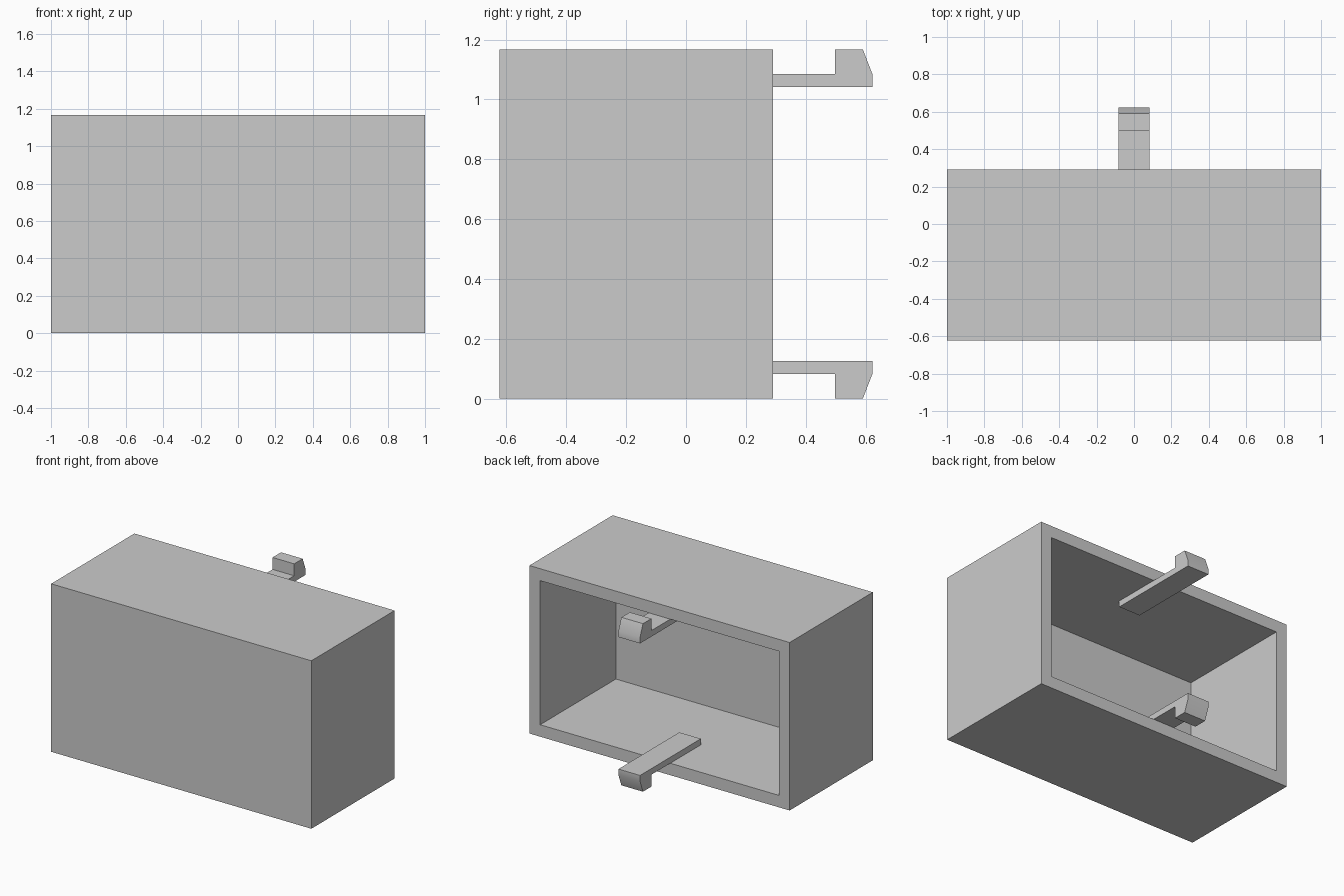
import bpy, bmesh

if "Cube" in bpy.data.objects:
    bpy.data.objects.remove(bpy.data.objects["Cube"])

W, H = 2.0, 1.167             # outer width and height
Y0, Y1 = -0.623, 0.291        # closed front, open back
T = 0.083                     # wall thickness
TIP = 0.623                   # clip end

grey = bpy.data.materials.new("light grey plastic")
grey.diffuse_color = (0.6, 0.6, 0.6, 1)
grey.use_nodes = True
grey.node_tree.nodes["Principled BSDF"].inputs["Base Color"].default_value = grey.diffuse_color


def finish(name, bm):
    bmesh.ops.recalc_face_normals(bm, faces=bm.faces)
    mesh = bpy.data.meshes.new(name)
    bm.to_mesh(mesh)
    bm.free()
    mesh.materials.append(grey)
    obj = bpy.data.objects.new(name, mesh)
    bpy.context.collection.objects.link(obj)
    return obj


# Hollow box, open at the back: inset the back face and push it inwards
bm = bmesh.new()
bmesh.ops.create_cube(bm, size=1)
for v in bm.verts:
    v.co = (v.co.x * W, Y0 if v.co.y < 0 else Y1, (v.co.z + 0.5) * H)
bm.normal_update()
back = max(bm.faces, key=lambda f: f.normal.y)
bmesh.ops.inset_region(bm, faces=[back], thickness=T, use_even_offset=True)
pushed = bmesh.ops.extrude_face_region(bm, geom=[back])
bmesh.ops.delete(bm, geom=[back], context='FACES_ONLY')
for v in pushed["geom"]:
    if isinstance(v, bmesh.types.BMVert):
        v.co.y = Y0 + T
finish("hollow_box", bm)

# Hooked clip arms: side profile (y, z) swept across the width
PROFILE = [(-0.045, T), (0.498, T), (0.498, 0), (0.591, 0),
           (TIP, T), (TIP, 0.125), (-0.045, 0.125)]


def clip(name, flip):
    bm = bmesh.new()
    face = bm.faces.new([bm.verts.new((-T, y, H - z if flip else z))
                         for y, z in PROFILE])
    swept = bmesh.ops.extrude_face_region(bm, geom=[face])
    for v in swept["geom"]:
        if isinstance(v, bmesh.types.BMVert):
            v.co.x = T
    obj = finish(name, bm)
    bpy.ops.object.select_all(action='DESELECT')
    obj.select_set(True)
    bpy.context.view_layer.objects.active = obj
    bpy.ops.object.shade_smooth_by_angle()


clip("lower_clip", False)
clip("upper_clip", True)
